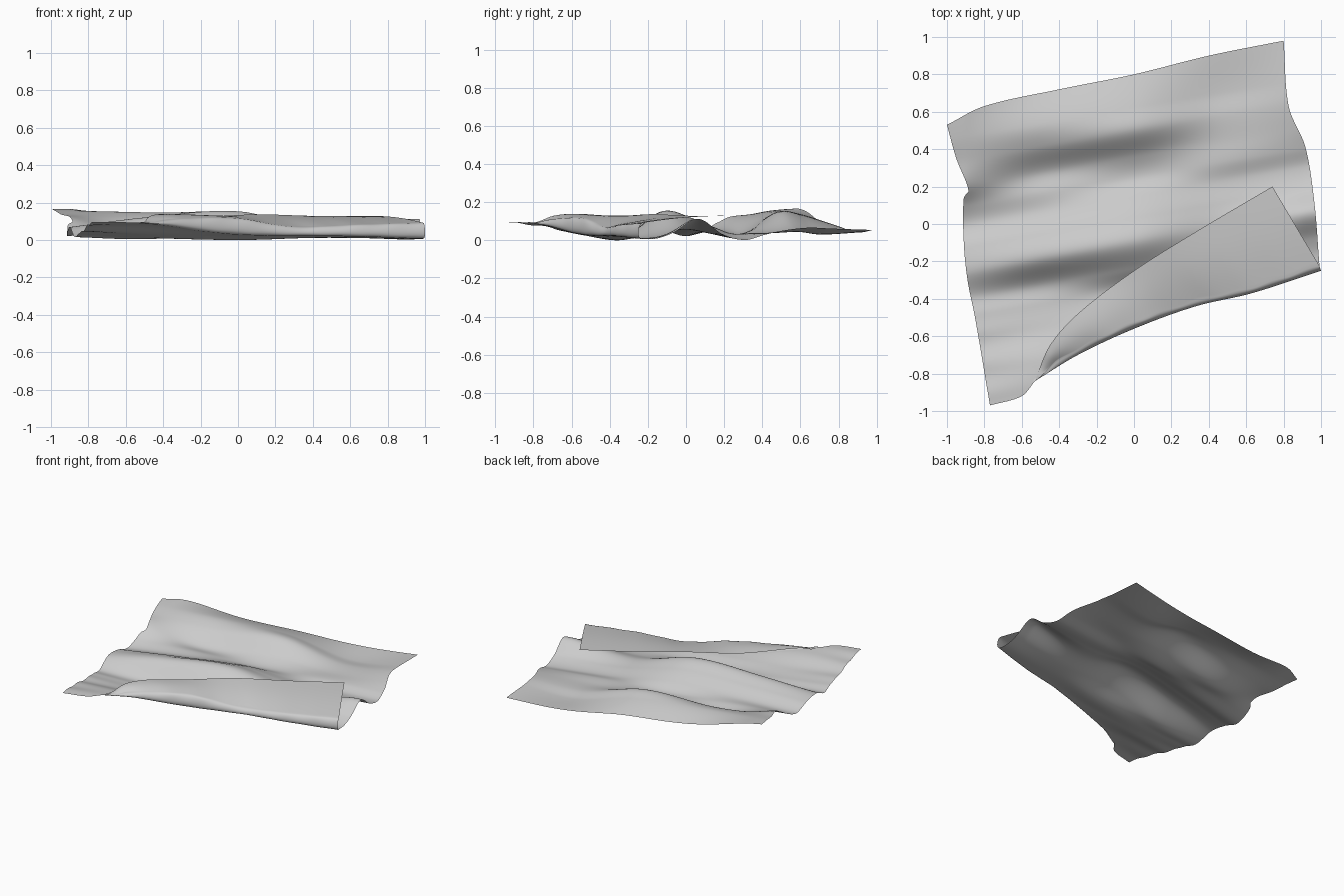
import bpy
import bmesh
import math
from mathutils import Vector

default = bpy.data.objects.get("Cube")
if default:
    bpy.data.objects.remove(default, do_unlink=True)


def smooth(t):
    t = max(0.0, min(1.0, t))
    return t * t * (3 - 2 * t)


def hermite(keys, values, t):
    """Smooth curve through values placed at the given keys."""
    last = len(keys) - 1
    t = max(keys[0], min(keys[-1], t))
    i = 0
    while i < last - 1 and t > keys[i + 1]:
        i += 1

    def slope(k):
        a, b = max(k - 1, 0), min(k + 1, last)
        return (values[b] - values[a]) * (1 / (keys[b] - keys[a]))

    h = keys[i + 1] - keys[i]
    f = (t - keys[i]) / h
    w = f * f * (3 - 2 * f)
    return (values[i] * (1 - w) + values[i + 1] * w
            + slope(i) * (h * f * (1 - f) ** 2)
            - slope(i + 1) * (h * f * f * (1 - f)))


def path(*points):
    """Curve through points, running from 0 to 1 by length."""
    points = [Vector(p) for p in points]
    keys = [0.0]
    for a, b in zip(points, points[1:]):
        keys.append(keys[-1] + (b - a).length)
    return lambda t: hermite(keys, points, t * keys[-1])


# Outline of the cloth lying on the ground
back_edge = path((-1, .53), (-.8, .63), (-.4, .72), (0, .8), (.4, .9), (.8, .98))
left_edge = path((-1, .53), (-.95, .35), (-.885, .18), (-.91, .14), (-.91, -.1),
                 (-.89, -.3), (-.85, -.5), (-.77, -.97))
right_edge = path((.8, .98), (.83, .62), (.92, .4), (.97, .1), (1, -.25))
front_edge = path((-.77, -.97), (-.6, -.92), (-.53, -.84))
fold_line = path((-.53, -.84), (-.3, -.7), (0, -.56), (.33, -.44), (.63, -.37), (1, -.25))
flap_edge = path((-.53, -.84), (-.45, -.65), (-.3, -.48), (0, -.25), (.35, -.03), (.74, .2))
flap_start = .15

# Height profiles across the wrinkles, at five places along the cloth
stations = (-.84, -.65, -.48, -.34, -.24, -.1, .03, .15, .25, .36, .5, .62, .84)
profile_x = (-.9, -.5, 0, .45, .9)
profiles = (
    (.11, .09, .065, .05, .03, .08, .07, .035, .065, .13, .15, .17, .187),
    (.105, .095, .045, .025, .025, .13, .105, .06, .06, .05, .135, .16, .095),
    (.06, .055, .035, .015, .08, .165, .13, .08, .04, .07, .16, .14, .075),
    (.04, .03, .035, .025, .035, .07, .055, .035, .05, .05, .06, .045, .055),
    (.04, .03, .03, .02, .05, .125, .045, .015, .04, .065, .085, .085, .072),
)


def ground_height(x, y):
    s = y - .17 * x
    z = hermite(profile_x, [hermite(stations, p, s) for p in profiles], x)
    # Small creases at the loose front corner
    return z + .006 * math.sin(s * 37 + 4.8) * smooth(-x - .2) * smooth(-6 * s - 1.8)


# Heights of the roll and of the flap's free edge, from its start to its corner
flap_keys = (0, .14, .36, .56, .77, 1)
roll_heights = (.1, .125, .13, .085, .095, .105)
edge_heights = (.105, .15, .14, .15, .142, .142)


def front(u):
    if u < flap_start:
        return front_edge(u / flap_start)
    return fold_line((u - flap_start) / (1 - flap_start))


def column(u, rows=110, arc=10, flap_rows=24):
    """One strip: lying cloth, rounded fold, then the turned-over flap."""
    points = []
    f = max(0.0, (u - flap_start) / (1 - flap_start))
    k = smooth(f * 10)
    tangent = (front(min(1, u + .02)) - front(max(0, u - .02))).normalized()
    outward = Vector((tangent.y, -tangent.x))
    radius = (.028 + .004 * math.sin(u * 60)) * k
    start, end = back_edge(u), front(u) - outward * radius
    for i in range(rows + 1):
        v = i / rows
        left = left_edge(v) - left_edge(0).lerp(left_edge(1), v)
        right = right_edge(v) - right_edge(0).lerp(right_edge(1), v)
        p = start.lerp(end, v) + left * (1 - u) + right * u
        points.append(Vector((p.x, p.y, ground_height(p.x, p.y))))
    low = points[-1].z
    rise = k * (hermite(flap_keys, roll_heights, f) - low)
    for i in range(1, arc + 1):
        a = math.pi * i / arc
        p = end + outward * radius * math.sin(a)
        points.append(Vector((p.x, p.y, low + rise * ((1 - math.cos(a)) / 2) ** 1.4)))
    tip = flap_edge(f) if f > 0 else end
    tip_z = low + (hermite(flap_keys, edge_heights, f) - low) * k
    for i in range(1, flap_rows + 1):
        v = i / flap_rows
        p = end.lerp(tip, v)
        z = (low + rise) * (1 - v) + tip_z * v + .008 * k * math.sin(math.pi * v)
        # The flap rests on the cloth beneath it
        points.append(Vector((p.x, p.y, max(z, ground_height(p.x, p.y) + .008 * smooth(f * 40)))))
    return points


# Cloth sheet
columns = 110
bm = bmesh.new()
grid = [[bm.verts.new(p) for p in column(i / columns)] for i in range(columns + 1)]
for a, b in zip(grid, grid[1:]):
    for j in range(len(a) - 1):
        bm.faces.new((a[j], a[j + 1], b[j + 1], b[j]))
bmesh.ops.remove_doubles(bm, verts=bm.verts, dist=.0004)
lowest = min(v.co.z for v in bm.verts)
bmesh.ops.translate(bm, verts=bm.verts, vec=(0, 0, -lowest))
for face in bm.faces:
    face.smooth = True
mesh = bpy.data.meshes.new("cloth_sheet")
bm.to_mesh(mesh)
bm.free()
cloth = bpy.data.objects.new("cloth_sheet", mesh)
bpy.context.collection.objects.link(cloth)

# Plain light grey fabric
fabric = bpy.data.materials.new("light_grey_fabric")
fabric.use_nodes = True
colour = (.6, .6, .6, 1)
fabric.diffuse_color = colour
fabric.node_tree.nodes["Principled BSDF"].inputs["Base Color"].default_value = colour
mesh.materials.append(fabric)
